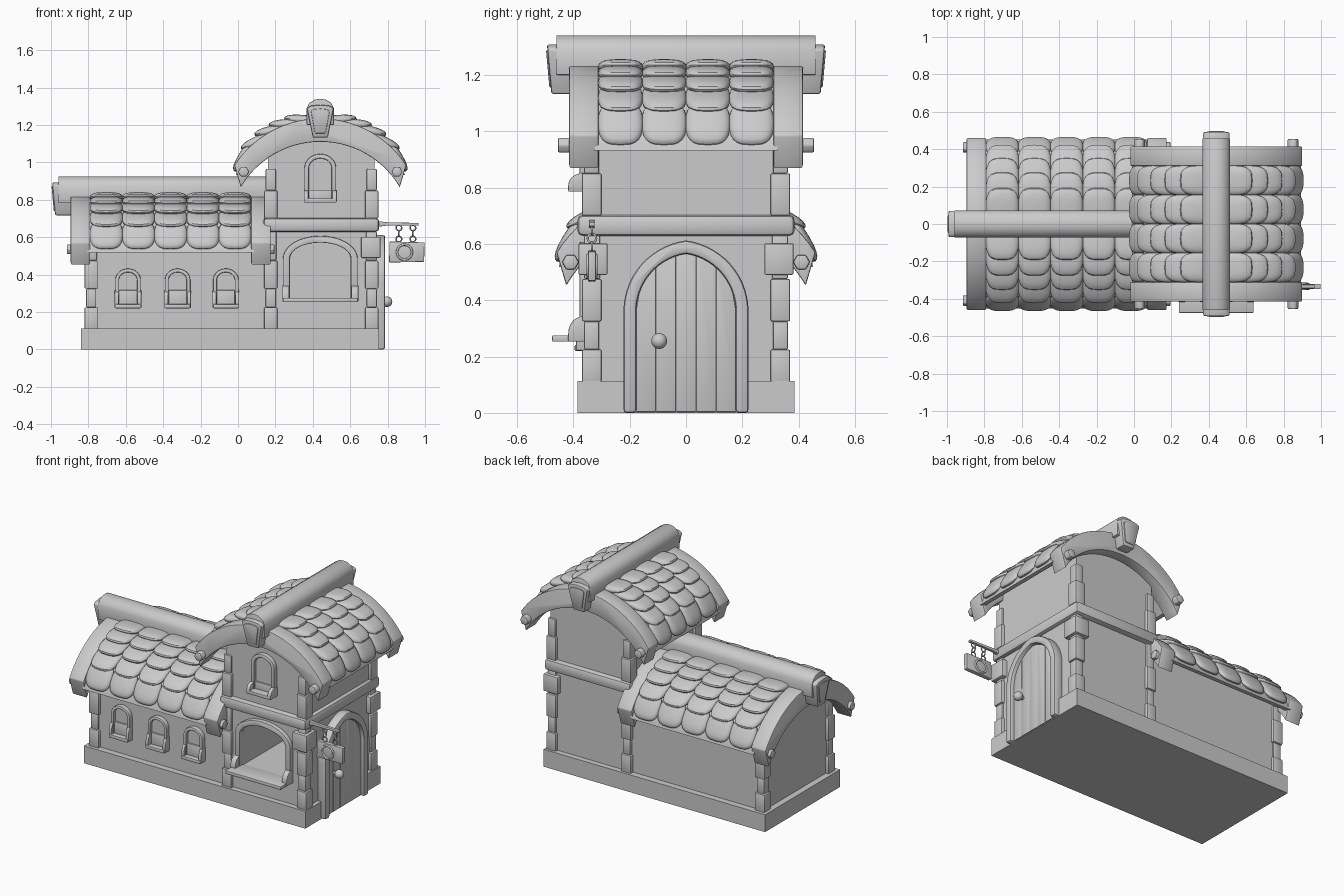
import bpy, bmesh
from math import sin, cos, asin, sqrt, pi, radians
from mathutils import Matrix, Vector

if "Cube" in bpy.data.objects:
    bpy.data.objects.remove(bpy.data.objects["Cube"])

I = Matrix.Identity(4)
T = lambda x, y, z: Matrix.Translation((x, y, z))
RZ = lambda d: Matrix.Rotation(radians(d), 4, 'Z')
RY = lambda d: Matrix.Rotation(radians(d), 4, 'Y')


def finish(name, bm, bevel=0):
    bmesh.ops.recalc_face_normals(bm, faces=bm.faces)
    me = bpy.data.meshes.new(name)
    bm.to_mesh(me)
    bm.free()
    ob = bpy.data.objects.new(name, me)
    bpy.context.collection.objects.link(ob)
    bpy.ops.object.select_all(action='DESELECT')
    ob.select_set(True)
    bpy.context.view_layer.objects.active = ob
    if bevel:
        m = ob.modifiers.new("Bevel", 'BEVEL')
        m.width, m.segments, m.limit_method = bevel, 2, 'ANGLE'
        m.angle_limit = radians(35)
        bpy.ops.object.modifier_apply(modifier=m.name)
    bpy.ops.object.shade_smooth_by_angle(angle=radians(35))
    return ob


def prism(name, pts, d0, d1, M=I, bevel=0):
    """Extrude an (x, z) outline from y=d0 to y=d1, then place it with M."""
    bm = bmesh.new()
    a, b = ([bm.verts.new(M @ Vector((x, d, z))) for x, z in pts] for d in (d0, d1))
    n = len(pts)
    bm.faces.new(a)
    bm.faces.new(b)
    for i in range(n):
        bm.faces.new((a[i], a[(i + 1) % n], b[(i + 1) % n], b[i]))
    return finish(name, bm, bevel)


def box(name, x0, x1, y0, y1, z0, z1, bevel=0):
    return prism(name, [(x0, z0), (x1, z0), (x1, z1), (x0, z1)], y0, y1, I, bevel)


def cyl(name, r, d0, d1, M, n=12, bevel=0):
    return prism(name, [(r * cos(2 * pi * (i + .5) / n), r * sin(2 * pi * (i + .5) / n))
                        for i in range(n)], d0, d1, M, bevel)


def arc(cz, r, half, n=28):
    a = asin(half / r)
    return [(r * sin(-a + 2 * a * i / n), cz + r * cos(-a + 2 * a * i / n)) for i in range(n + 1)]


def arch(w, z0, zs, zt, n=10):
    """Open outline from lower right over the top to lower left; pointed if tall."""
    h = zt - zs
    if h > w:
        r = (w * w + h * h) / (2 * w)
        A = asin(h / r)
        right = [(w - r + r * cos(A * i / n), zs + r * sin(A * i / n)) for i in range(n + 1)]
    else:
        right = [(w * cos(pi / 2 * i / n), zs + h * sin(pi / 2 * i / n)) for i in range(n + 1)]
    right = [(w, z0)] + right
    return right + [(-x, z) for x, z in right[-2::-1]]


# ---------- roof: barrel slab, thick end arches, ridge, keystones, pegs, tiles
# tile rows: angle from the ridge, tilt, radius, half length
ROWS = ((9.5, -14, .548, .103), (18.5, -14, .548, .103), (27.5, -14, .547, .103),
        (37.5, -12, .543, .103), (50.5, 9, .537, .088))


def roof(name, M, y0, y1, cols, over, ends):
    outer, inner = arc(.687, .548, .46), arc(.617, .493, .425)
    for i, (a, b) in enumerate(((y0, y0 + .105), (y1 - .105, y1))):
        prism(f"{name}_end_arch_{i}", outer + inner[::-1], a, b, M, .006)
    slab = arc(.687, .535, .435) + [(.452, .932), (.425, .932)]
    slab += arc(.687, .49, .405)[::-1] + [(-.425, .932), (-.452, .932)]
    prism(f"{name}_slab", slab, y0 + .09, y1 - .09, M)
    ridge = [(-.0725, 1.2), (-.0725, 1.29), (-.058, 1.318), (-.03, 1.335), (0, 1.34)]
    ridge += [(-x, z) for x, z in ridge[-2::-1]]
    prism(f"{name}_ridge_beam", ridge, y0 - over, y1 + over, M, .004)
    key = [(-.04, 1.132), (-.072, 1.29), (-.05, 1.303), (0, 1.308)]
    key += [(-x, z) for x, z in key[-2::-1]]
    for s in ends:
        e = y1 if s > 0 else y0
        lean = Matrix.Identity(4)            # keystone foot leans back to the arch
        lean[1][2], lean[1][3] = s * .09, -s * .09 * 1.3
        prism(f"{name}_keystone_{s}", key, e - s * .02, e + s * (over + .033), M @ lean, .008)
        small = [(x * .7, 1.225 + (z - 1.225) * .75) for x, z in key]
        prism(f"{name}_keystone_panel_{s}", small, e, e + s * (over + .038), M @ lean, .004)
    for s in (-1, 1):
        for e, t in ((y0, -1), (y1, 1)):
            cyl(f"{name}_peg_{s}_{t}", .03, e - t * .05, e + t * (.04 if len(ends) > 1 else .02),
                M @ T(s * .41, 0, .95) @ RY(30), 6, .006)
    bm = bmesh.new()
    step = (y1 - y0 - .21) / cols
    for s in (-1, 1):
        for th, tilt, r, hl in ROWS:
            for c in range(cols):
                y = y0 + .105 + step * (c + .5)
                a = radians(th)
                P = M @ T(s * r * sin(a), y, .687 + r * cos(a)) @ RY(s * (th + tilt))
                vs = bmesh.ops.create_uvsphere(bm, u_segments=24, v_segments=10, radius=1)['verts']
                for v in vs:
                    q = [abs(k) ** e * (1 if k > 0 else -1) for k, e in zip(v.co, (.78, .62, .9))]
                    v.co = P @ Vector((q[0] * hl, q[1] * step * .515, q[2] * .026))
    finish(f"{name}_tiles", bm)


roof("tower_roof", T(.44, 0, 0), -.415, .415, 4, .045, (-1, 1))
WING = T(0, 0, -.415) @ RZ(90)
roof("wing_roof", WING, -.175, .895, 5, .065, (1,))

# ---------- plinth and walls
box("plinth", -.84, .755, -.386, .386, 0, .113)
prism("wing_gable_wall", [(.345, .5)] + [(-.345, .5)] + arc(.65, .52, .345), -.16, .80, WING)
prism("wing_lower_wall", [(-.80, .1), (.2, .1), (.2, .55), (-.80, .55)], -.345, .345)
tower = prism("tower_wall", [(.285, .1), (-.285, .1)] + arc(.65, .52, .285), -.35, .35, T(.445, 0, 0))
cutter = prism("window_cutter", arch(.162, .272, .48, .58), -.5, .3, T(.44, 0, 0))
cutter.hide_render = True
bpy.ops.object.select_all(action='DESELECT')
tower.select_set(True)
bpy.context.view_layer.objects.active = tower
m = tower.modifiers.new("Opening", 'BOOLEAN')
m.object, m.operation, m.solver = cutter, 'DIFFERENCE', 'EXACT'
bpy.ops.object.modifier_apply(modifier=m.name)
bpy.ops.object.shade_smooth_by_angle(angle=radians(20))
bpy.data.objects.remove(cutter)
box("belt_course", .135, .755, -.386, .386, .628, .703, .02)


# ---------- corner stones
def quoins(name, cx, cy, sx, sy, levels):
    for i, (z0, z1, o, l) in enumerate(levels):
        xs, ys = sorted((cx + sx * o, cx - sx * l)), sorted((cy + sy * o, cy - sy * l))
        box(f"{name}_stone_{i}", *xs, *ys, z0, z1, .006)


low = [(.1, .225, .02, .05), (.225, .325, .012, .042), (.325, .475, .02, .05)]
top = [(.7, .85, .02, .05), (.85, .965, .012, .042)]
for s in (-1, 1):
    quoins(f"wing_left_{s}", -.80, s * .345, -1, s, low + [(.475, .57, .012, .045)])
    quoins(f"tower_left_{s}", .16, s * .35, -1, s, low + [(.475, .63, .012, .045)] + top)
    quoins(f"tower_right_{s}", .73, s * .35, 1, s,
           low + [(.475, .63, .012, .045), (.49, .602, .032, .072)] + top)


# ---------- windows
def window(name, cx, y, z0, w, h, t, bracket_h, out, sill_out, recess=False):
    M = T(cx, y, z0)
    zs = h - min(w * .9, h * .35)
    inner = arch(w - t, 0, zs, h - t)
    prism(f"{name}_frame", arch(w, 0, zs, h) + inner[::-1], -.028, .01, M, .005)
    if not recess:
        prism(f"{name}_pane", inner, -.008, .01, M)
        prism(f"{name}_lower_rail", [(-w + t, 0), (w - t, 0), (w - t, bracket_h), (-w + t, bracket_h)],
              -.018, .01, M, .003)
    b = [(-.01, 0), (out, 0)] + [(out * cos(pi / 2 * i / 6) ** .7 if i < 6 else 0,
         bracket_h * (.3 + .7 * sin(pi / 2 * i / 6))) for i in range(7)] + [(-.01, bracket_h)]
    for s in (-1, 1):
        prism(f"{name}_bracket_{s}", b, -t / 2, t / 2, T(cx + s * (w - t / 2 + .003), y, z0) @ RZ(-90), .003)
    box(f"{name}_sill", cx - w, cx + w, y - sill_out, y + .01, z0 - .002, z0 + .02, .004)


for i, x in enumerate((-.588, -.323, -.065)):
    window(f"wing_window_{i}", x, -.345, .222, .068, .21, .02, .095, .045, .05)
window("tower_window", .44, -.35, .787, .085, .258, .024, .065, .068, .068)
window("shop_window", .44, -.35, .255, .2, .352, .036, .088, .068, .125, True)

# ---------- door with planks, pointed frame and knob
D = RZ(90)
prism("door_frame", arch(.222, 0, .36, .612, 14) + arch(.176, 0, .36, .565, 14)[::-1], -.787, -.72, D, .012)
w, hh = .178, .207
r = (w * w + hh * hh) / (2 * w)
for i in range(5):
    a, b = -w + 2 * w * i / 5, -w + 2 * w * (i + 1) / 5
    xs = [b + (a - b) * k / 6 for k in range(7)]
    roofline = [(x, .36 + sqrt(max(0, r * r - (abs(x) + r - w) ** 2))) for x in xs]
    prism(f"door_plank_{i}", [(a, .004), (b, .004)] + roofline, -.762, -.72, D, .003)
bm = bmesh.new()
bmesh.ops.create_uvsphere(bm, u_segments=20, v_segments=12, radius=.028, matrix=T(.797, -.095, .255))
finish("door_knob", bm)
cyl("door_knob_stem", .012, -.785, -.75, D @ T(-.095, 0, .255))

# ---------- hanging sign
SY = -.334
prism("sign_arm", [(.72, .65), (.79, .662), (.965, .662), (.965, .676), (.79, .68), (.72, .69)],
      SY - .01, SY + .01, I, .003)
prism("sign_board", [(.808, .465), (.995, .468), (.998, .572), (.81, .577)], SY - .014, SY + .014, I, .005)


def ring(name, x, z, R, t, turn=0, y=SY):
    bpy.ops.mesh.primitive_torus_add(major_radius=R, minor_radius=t, major_segments=24, minor_segments=8,
                                     location=(x, y, z), rotation=(pi / 2, 0, turn))
    bpy.context.object.name = name
    bpy.ops.object.shade_smooth_by_angle(angle=radians(60))


for s in (-1, 1):
    ring(f"sign_emblem_ring_{s}", .89, .52, .04, .006, 0, SY + s * .014)
for i, x in enumerate((.86, .935)):
    for k in range(3):
        ring(f"sign_chain_{i}_{k}", x, .65 - .03 * k, .015, .004, pi / 2 * (k % 2))
